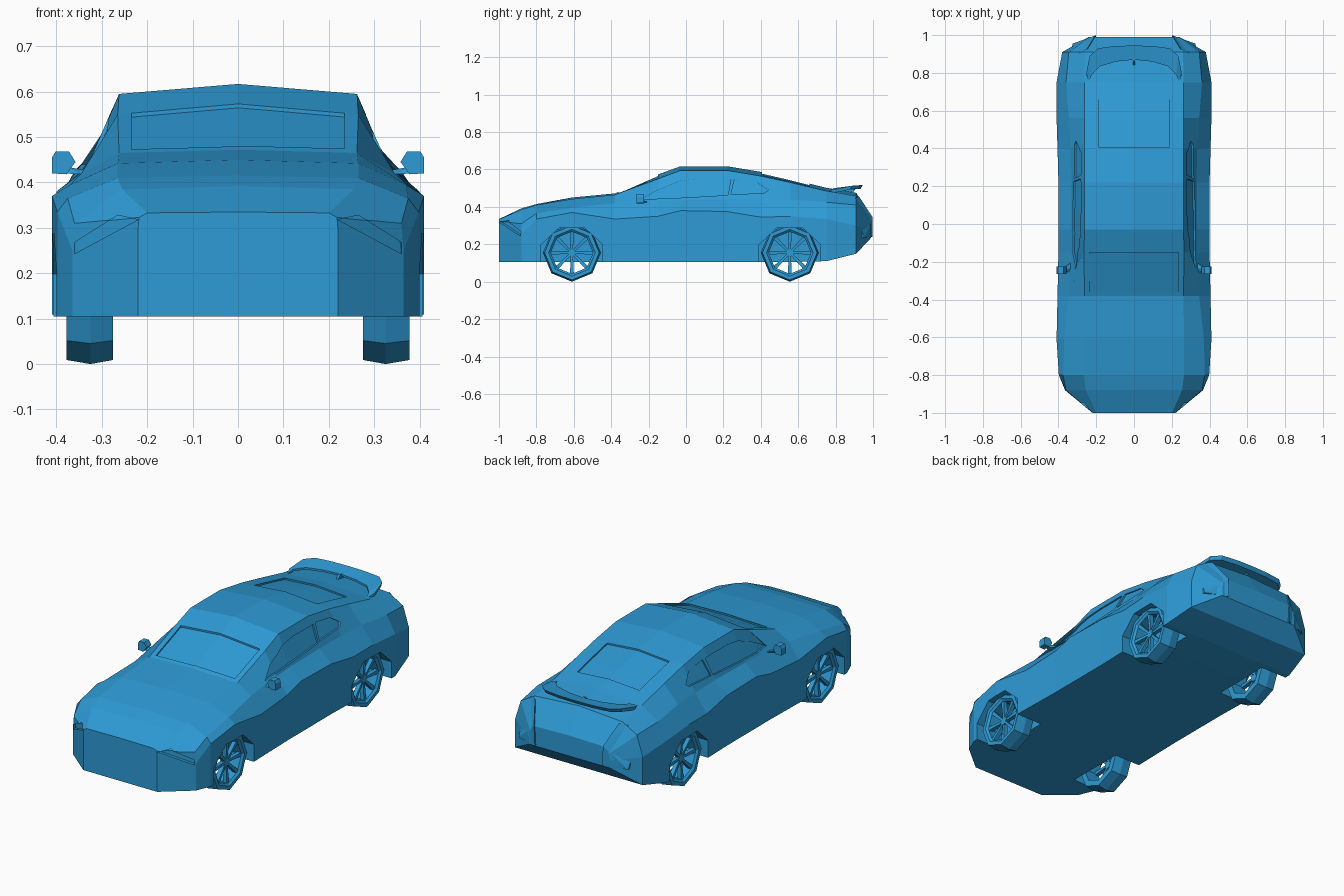
import bpy, bmesh, math
from mathutils import Vector

cube = bpy.data.objects.get("Cube")
if cube:
    bpy.data.objects.remove(cube)

# Single body colour
BLUE = (0.027, 0.328, 0.672, 1)
paint = bpy.data.materials.new("blue")
paint.use_nodes = True
paint.diffuse_color = BLUE
bsdf = next(n for n in paint.node_tree.nodes if n.type == 'BSDF_PRINCIPLED')
bsdf.inputs["Base Color"].default_value = BLUE


def finish(name, bm):
    bmesh.ops.recalc_face_normals(bm, faces=bm.faces[:])
    mesh = bpy.data.meshes.new(name)
    bm.to_mesh(mesh)
    bm.free()
    mesh.materials.append(paint)
    ob = bpy.data.objects.new(name, mesh)
    bpy.context.scene.collection.objects.link(ob)
    return ob


def loft(name, rings, closed=False):
    """Skin closed cross-sections; cap the ends unless the rings form a loop."""
    bm = bmesh.new()
    vs = [[bm.verts.new(p) for p in r] for r in rings]
    n = len(vs[0])
    for i in range(len(vs) - (not closed)):
        a, b = vs[i], vs[(i + 1) % len(vs)]
        for j in range(n):
            k = (j + 1) % n
            bm.faces.new((a[j], a[k], b[k], b[j]))
    if not closed:
        bm.faces.new(vs[0])
        bm.faces.new(vs[-1])
    return finish(name, bm)


def hull(name, points):
    bm = bmesh.new()
    for p in points:
        bm.verts.new(p)
    res = bmesh.ops.convex_hull(bm, input=bm.verts[:])
    bmesh.ops.delete(bm, geom=list({g for g in res["geom_interior"]}), context='VERTS')
    bmesh.ops.dissolve_limit(bm, angle_limit=0.02, verts=bm.verts[:], edges=bm.edges[:])
    return finish(name, bm)


def prism(outline, axis, lo, hi):
    """Extrude a 2D outline along one axis."""
    def place(p, d):
        q = list(p)
        q.insert(axis, d)
        return q
    return loft("cutter", [[place(p, d) for p in outline] for d in (lo, hi)])


def subtract(ob, cutter):
    cutter.hide_render = True
    mod = ob.modifiers.new("cut", 'BOOLEAN')
    mod.operation = 'DIFFERENCE'
    mod.solver = 'EXACT'
    mod.object = cutter
    bpy.context.view_layer.objects.active = ob
    bpy.ops.object.modifier_apply(modifier=mod.name)
    bpy.data.objects.remove(cutter)


def recess(ob, cutter, outward, depth=0.008):
    """Sink the area inside the cutter by an even depth."""
    inner = ob.copy()
    inner.data = ob.data.copy()
    bpy.context.scene.collection.objects.link(inner)
    inner.location = Vector(outward).normalized() * -depth
    bpy.context.view_layer.update()
    subtract(cutter, inner)
    subtract(ob, cutter)


def flip(points, axis=0):
    return [[-c if i == axis else c for i, c in enumerate(p)] for p in points]


# Body sections: y, half width, floor z, shoulder z, belt x z, roof edge x z, centre z
sections = [
    (-1.0, .22, .105, .30, .218, .323, .20, .333, .335),
    (-.88, .365, .105, .25, .36, .31, .255, .385, .392),
    (-.80, .398, .105, .335, .375, .365, .265, .41, .415),
    (-.61, .41, .105, .37, .37, .395, .265, .442, .45),
    (-.38, .405, .105, .335, .345, .42, .262, .465, .472),
    (-.15, .40, .105, .35, .332, .43, .265, .55, .573),
    (-.03, .40, .105, .38, .33, .435, .262, .595, .617),
    (.22, .40, .105, .375, .33, .44, .262, .595, .617),
    (.40, .405, .105, .345, .335, .44, .262, .565, .587),
    (.56, .41, .105, .35, .345, .44, .262, .53, .55),
    (.75, .41, .11, .335, .36, .425, .262, .485, .502),
    (.91, .38, .15, .30, .345, .41, .26, .458, .475),
    (.99, .24, .235, .275, .235, .31, .215, .34, .345),
]
rings = []
for y, w, zb, zs, xb, z_belt, xr, zr, zt in sections:
    half = [(w, y, zb), (w, y, zs), (xb, y, z_belt), (xr, y, zr)]
    rings.append(half + [(0, y, zt)] + flip(half)[::-1])
body = loft("body", rings)

# Wheel arches
WHEEL_Y = (-.61, .555)
R = .155
for wy in WHEEL_Y:
    arch = [(wy + .178 * math.cos(math.radians(a)), .135 + .165 * math.sin(math.radians(a)))
            for a in [22.5 + 45 * k for k in range(8)]]
    for s in (-1, 1):
        subtract(body, prism(arch, 0, *sorted((s * .25, s * .6))))

# Windscreen and rear window
recess(body, prism([(-.235, -.36), (.235, -.36), (.235, -.15), (-.235, -.15)], 2, .3, .9), (0, -.45, .9))
recess(body, prism([(-.185, .405), (.185, .405), (.185, .66), (-.185, .66)], 2, .3, .9), (0, .25, .95))

# Side windows and headlights on both sides
front_pane = [(-.24, .44), (-.15, .49), (-.03, .54), (.06, .55), (.24, .55), (.225, .463), (0, .45)]
rear_pane = [(.26, .55), (.38, .53), (.44, .49), (.42, .475), (.24, .465)]
lamp = [(.22, .318), (.265, .328), (.36, .268), (.36, .243)]
for s in (-1, 1):
    span = sorted((s * .2, s * .6))
    for pane in (front_pane, rear_pane):
        recess(body, prism(pane, 0, *span), (s, 0, .4))
    recess(body, prism([(s * x, z) for x, z in lamp], 1, -1.2, -.82), (s * .6, -.8, 0), .012)

# Door mirrors and tail lights
arm = [(.325, -.235, .425), (.345, -.255, .418), (.385, -.25, .42), (.38, -.235, .435), (.325, -.2, .425)]
head = [(x, y, z) for x, z in ((.358, .445), (.372, .468), (.402, .468), (.41, .455), (.41, .42), (.378, .418))
        for y in (-.265, -.225)]
tail = [(.25, .925, .455), (.29, .905, .445), (.205, .998, .345), (.20, .998, .24),
        (.325, .955, .235), (.33, .93, .30), (.33, .90, .24), (.2, .95, .25), (.22, .94, .33)]
for s, side in ((1, "left"), (-1, "right")):
    for name, pts in (("mirror_arm", arm), ("mirror_head", head), ("tail_light", tail)):
        hull(side + "_" + name, pts if s > 0 else flip(pts))

# Wing: x, leading y, trailing y, drop toward the ends
wing = [(0, .87, .945, 0), (.10, .86, .942, 0), (.19, .835, .93, 0), (.235, .79, .89, .003), (.252, .75, .80, .022)]
stations = flip(wing)[:0:-1] + wing
loft("rear_wing", [[(x * .95, a, .503 - d), (x, b, .516 - d), (x, b - .012, .496 - d), (x * .95, a, .492 - d)]
                   for x, a, b, d in stations])
hull("wing_post", [(x, y, z) for x in (-.006, .006) for y, z in ((.83, .475), (.89, .47), (.86, .505), (.91, .505))])


# Wheels: eight-sided tyre, rim lip, spokes and hub
def wheel(name, s, wy):
    def at(x, r, a):
        return (s * x, wy + r * math.sin(a), R + r * math.cos(a))
    angles = [k * math.pi / 4 for k in range(8)]
    tyre = [(.275, .146), (.325, R), (.378, .146), (.378, .125), (.368, .113), (.275, .113)]
    loft(name + "_tyre", [[at(x, r, a) for x, r in tyre] for a in angles], closed=True)
    loft(name + "_hub", [[at(x, .022, a) for a in angles] for x in (.335, .362)])
    for i, a in enumerate(angles):
        hull(name + "_spoke_%d" % (i + 1),
             [at(x, r, a + t) for r, spread, x0 in ((.015, .4, .36), (.115, .09, .368))
              for t in (-spread, spread) for x in (x0, x0 - .022)])


for s, side in ((1, "left"), (-1, "right")):
    for wy, end in zip(WHEEL_Y, ("front", "rear")):
        wheel(end + "_" + side + "_wheel", s, wy)
